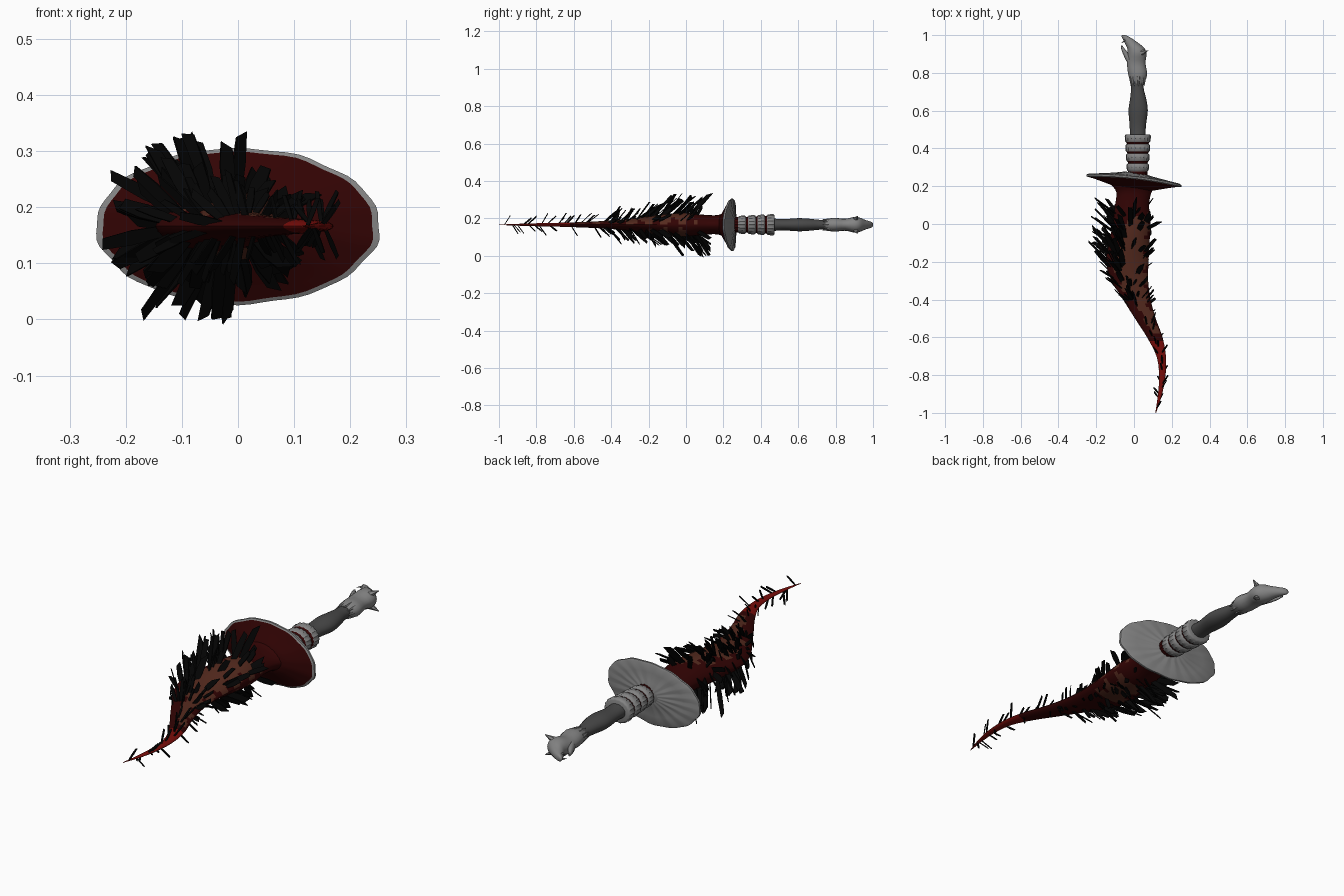
import bpy, bmesh, math, random
from mathutils import Vector, Quaternion

random.seed(11)
if "Cube" in bpy.data.objects:
    bpy.data.objects.remove(bpy.data.objects["Cube"])
Z = 0.166  # height of the long axis


def material(name, r, g, b):
    m = bpy.data.materials.new(name)
    m.use_nodes = True
    m.diffuse_color = (r, g, b, 1)
    m.node_tree.nodes["Principled BSDF"].inputs["Base Color"].default_value = (r, g, b, 1)
    return m


STEEL = material("grey metal", 0.23, 0.23, 0.23)
GRIP = material("dark grip", 0.065, 0.065, 0.065)
DARK = material("dark red", 0.031, 0.001, 0.001)
BROWN = material("brown flesh", 0.09, 0.023, 0.013)
RED = material("bright red", 0.19, 0.004, 0.003)
BLACK = material("black spine", 0.001, 0.001, 0.001)


def finish(name, bm, mats, angle=40):
    bmesh.ops.recalc_face_normals(bm, faces=bm.faces)
    me = bpy.data.meshes.new(name)
    bm.to_mesh(me)
    bm.free()
    for m in mats:
        me.materials.append(m)
    ob = bpy.data.objects.new(name, me)
    bpy.context.collection.objects.link(ob)
    bpy.ops.object.select_all(action='DESELECT')
    ob.select_set(True)
    bpy.context.view_layer.objects.active = ob
    if angle:
        bpy.ops.object.shade_smooth_by_angle(angle=math.radians(angle))


def station(stations, u):
    """Smooth interpolation of (y, x, rx, rz) stations, u counted in stations."""
    n = len(stations) - 1
    i = min(int(u), n - 1)
    t = u - i
    p = [stations[max(0, min(n, i + k))] for k in (-1, 0, 1, 2)]
    return [0.5 * (2 * b + (c - a) * t + (2 * a - 5 * b + 4 * c - d) * t * t
                   + (3 * b - a - 3 * c + d) * t ** 3) for a, b, c, d in zip(*p)]


def skin(bm, rings):
    """Join rings of points with quads and cap both ends."""
    vs = [[bm.verts.new(p) for p in ring] for ring in rings]
    n = len(vs[0])
    for a, b in zip(vs, vs[1:]):
        for i in range(n):
            j = (i + 1) % n
            bm.faces.new((a[i], a[j], b[j], b[i]))
    bm.faces.new(vs[0])
    bm.faces.new(vs[-1])


def loft(name, stations, mats, segs=20, steps=4, sharp=1.0, flute=0, rule=None):
    bm = bmesh.new()
    rings = []
    count = (len(stations) - 1) * steps
    for k in range(count + 1):
        y, x, rx, rz = station(stations, k / steps)
        ring = []
        for i in range(segs):
            a = math.tau * i / segs
            s, f = math.sin(a), 1 + flute * (-1) ** i
            ring.append((x + rx * f * math.cos(a), y, Z + rz * f * math.copysign(abs(s) ** sharp, s)))
        rings.append(ring)
    skin(bm, rings)
    if rule:
        for f in bm.faces:
            f.material_index = rule(f.calc_center_median())
    finish(name, bm, mats)


def cone(bm, base, tip, r, n=6):
    base, tip = Vector(base), Vector(tip)
    q = (tip - base).to_track_quat('Z', 'Y')
    circle = [Vector((math.cos(math.tau * i / n), math.sin(math.tau * i / n), 0)) for i in range(n)]
    skin(bm, [[base + q @ (c * r) for c in circle], [tip + q @ (c * r * 0.08) for c in circle]])


# Curved organic blade
BLADE = [(0.215, 0.0, 0.13, 0.07), (0.17, 0.0, 0.094, 0.052), (0.1, -0.01, 0.09, 0.053),
         (0.0, -0.012, 0.1, 0.063), (-0.1, -0.025, 0.107, 0.058), (-0.2, -0.035, 0.112, 0.044),
         (-0.3, -0.022, 0.097, 0.032), (-0.4, 0.015, 0.073, 0.023), (-0.5, 0.06, 0.055, 0.017),
         (-0.6, 0.11, 0.041, 0.013), (-0.7, 0.144, 0.025, 0.01), (-0.8, 0.15, 0.017, 0.008),
         (-0.9, 0.138, 0.011, 0.005), (-1.0, 0.115, 0.002, 0.001)]


def blade_at(y):
    """Blade station at a given y, found by bisection."""
    lo, hi = 0.0, len(BLADE) - 1.0
    for _ in range(24):
        mid = (lo + hi) / 2
        if station(BLADE, mid)[0] > y:
            lo = mid
        else:
            hi = mid
    return station(BLADE, lo)


def blade_colour(c):
    _, x, rx, rz = blade_at(c.y)
    across = (c.x - x) / rx + 0.2 * math.sin(c.y * 70)
    if c.y < -0.62:
        return 2
    if c.z < Z:
        return 1 if -0.2 < c.y < 0.0 and -0.35 < across < 0.75 else 0
    if c.y < -0.35:
        return 1 if c.y > -0.58 and -0.15 < across < 0.75 else 0
    return 1 if c.y < 0.02 + 0.04 * across and -0.55 < across < 0.95 else 0


loft("blade", BLADE, [DARK, BROWN, RED], segs=24, steps=5, sharp=1.2, rule=blade_colour)

# Flat raked spines growing from the blade
bm = bmesh.new()


def spine(y, degrees, length, width):
    y, x, rx, rz = blade_at(y)
    a = math.radians(degrees)
    d = Vector((math.cos(a), random.uniform(0.5, 1.2), math.sin(a))).normalized()
    root = Vector((x + 0.85 * rx * math.cos(a), y, Z + 0.8 * rz * math.sin(a)))
    reach = 0.164 - abs(root.z - Z)
    length = min(length, reach / max(abs(d.z), 0.01))
    roll = Quaternion(d, random.uniform(-0.8, 0.8))
    side = roll @ d.cross(Vector((0, 1, 0))).normalized() * width / 2
    thick = d.cross(side).normalized() * 0.002
    skew = random.uniform(-0.5, 0.5) * width
    rings = []
    for t, w in ((0, 0.7), (0.55, 1), (1, 0.75)):
        p = root + d * length * t
        cut = d * skew * t
        rings.append([p + side * w + cut + thick, p - side * w - cut + thick,
                      p - side * w - cut - thick, p + side * w + cut - thick])
    skin(bm, rings)


# Body spines grow in fans: upper left, lower left, lower right, upper right
FANS = [(85, 180)] * 9 + [(190, 270)] * 6 + [(270, 325)] * 3 + [(25, 85)] * 2
for k in range(135):
    y = 0.06 - 0.5 * (k + random.random()) / 135
    fan = random.choice(FANS)
    bulk = 1 if y > -0.28 else 0.65
    right = 0.6 if fan in FANS[-5:] else 1
    spine(y, random.uniform(*fan), random.uniform(0.1, 0.175) * bulk * right, random.uniform(0.02, 0.031) * bulk)
for k in range(24):
    y = -0.44 - 0.53 * (k + random.random()) / 24
    degrees = random.choice((90, 270)) + random.uniform(-40, 40)
    spine(y, degrees, random.uniform(0.05, 0.075) * (1.3 + 0.5 * y), 0.009)
finish("spines", bm, [BLACK], 0)

# Oval scalloped guard with a flared front, bent forward on one side
bm = bmesh.new()
SEG = 72
rings = []
for t, off in ((0.3, -0.065), (0.5, -0.048), (0.7, -0.03), (0.86, -0.016), (0.955, -0.009), (1.0, -0.005),
               (1.0, 0.004), (0.95, 0.008), (0.7, 0.01), (0.4, 0.016), (0.2, 0.025)):
    ring = []
    for i in range(SEG):
        a = math.tau * i / SEG
        wave = 1 + t * (0.006 * math.cos(9 * a + 2) - 0.009 * math.cos(14 * a))
        x, z = 0.253 * t * wave * math.cos(a), 0.139 * t * wave * math.sin(a)
        ripple = 0.001 * (-1) ** (i // 2) if off > 0.005 else 0
        ring.append((x, 0.247 - 0.11 * x - 0.27 * x * x + off + ripple, Z + z))
    rings.append(ring)
skin(bm, rings)
for k, f in enumerate(bm.faces):
    f.material_index = 1 if k < 4 * SEG else 0
finish("guard", bm, [STEEL, DARK], 50)

# Ribbed collar with red grooves, widening towards the grip
RIBS = (0.3, 0.352, 0.402, 0.453)
collar = [(0.25, 0.02, 0.05, 0.042)]
for k, y in enumerate(RIBS):
    r = 0.056 + 0.003 * k
    collar += [(y - 0.022, 0.02, r - 0.006, 0.8 * r - 0.004), (y - 0.014, 0.02, r, 0.83 * r),
               (y + 0.014, 0.02, r + 0.002, 0.83 * r + 0.002), (y + 0.021, 0.02, r - 0.006, 0.8 * r - 0.004)]


def collar_colour(c):
    return 1 if min(abs(c.y - y) for y in RIBS) > 0.02 and c.y < 0.47 else 0


loft("collar", collar, [STEEL, DARK], segs=36, steps=2, flute=0.03, rule=collar_colour)

# Waisted grip
loft("grip", [(0.46, 0.02, 0.042, 0.034), (0.52, 0.02, 0.043, 0.03), (0.6, 0.022, 0.051, 0.035),
              (0.66, 0.022, 0.043, 0.032), (0.72, 0.018, 0.033, 0.026), (0.78, 0.018, 0.033, 0.026)],
     [GRIP], segs=24)

# Beast head pommel: skull and muzzle, open lower jaw
loft("pommel_head", [(0.745, 0.018, 0.034, 0.027), (0.79, 0.02, 0.05, 0.037), (0.85, 0.012, 0.049, 0.032),
                     (0.9, 0.016, 0.05, 0.042), (0.93, 0.01, 0.046, 0.038), (0.955, -0.01, 0.037, 0.027),
                     (0.98, -0.034, 0.026, 0.019), (0.995, -0.05, 0.016, 0.014), (1.0, -0.055, 0.006, 0.006)],
     [STEEL], segs=16, steps=3)
loft("pommel_jaw", [(0.86, -0.02, 0.02, 0.022), (0.895, -0.04, 0.016, 0.018),
                    (0.925, -0.057, 0.01, 0.012), (0.945, -0.066, 0.004, 0.006)], [STEEL], segs=12)

# Ears, fangs and mane tufts
bm = bmesh.new()
for s in (-1, 1):
    cone(bm, (0.035, 0.905, Z + s * 0.025), (0.075, 0.918, Z + s * 0.047), 0.017)
    cone(bm, (-0.045, 0.975, Z + s * 0.012), (-0.066, 0.958, Z + s * 0.011), 0.006)
for i in range(9):
    c, s = math.cos(math.tau * i / 9), math.sin(math.tau * i / 9)
    cone(bm, (0.018 + 0.034 * c, 0.78, Z + 0.025 * s), (0.018 + 0.036 * c, 0.73, Z + 0.029 * s), 0.013)
finish("pommel_ears_and_mane", bm, [STEEL], 30)
